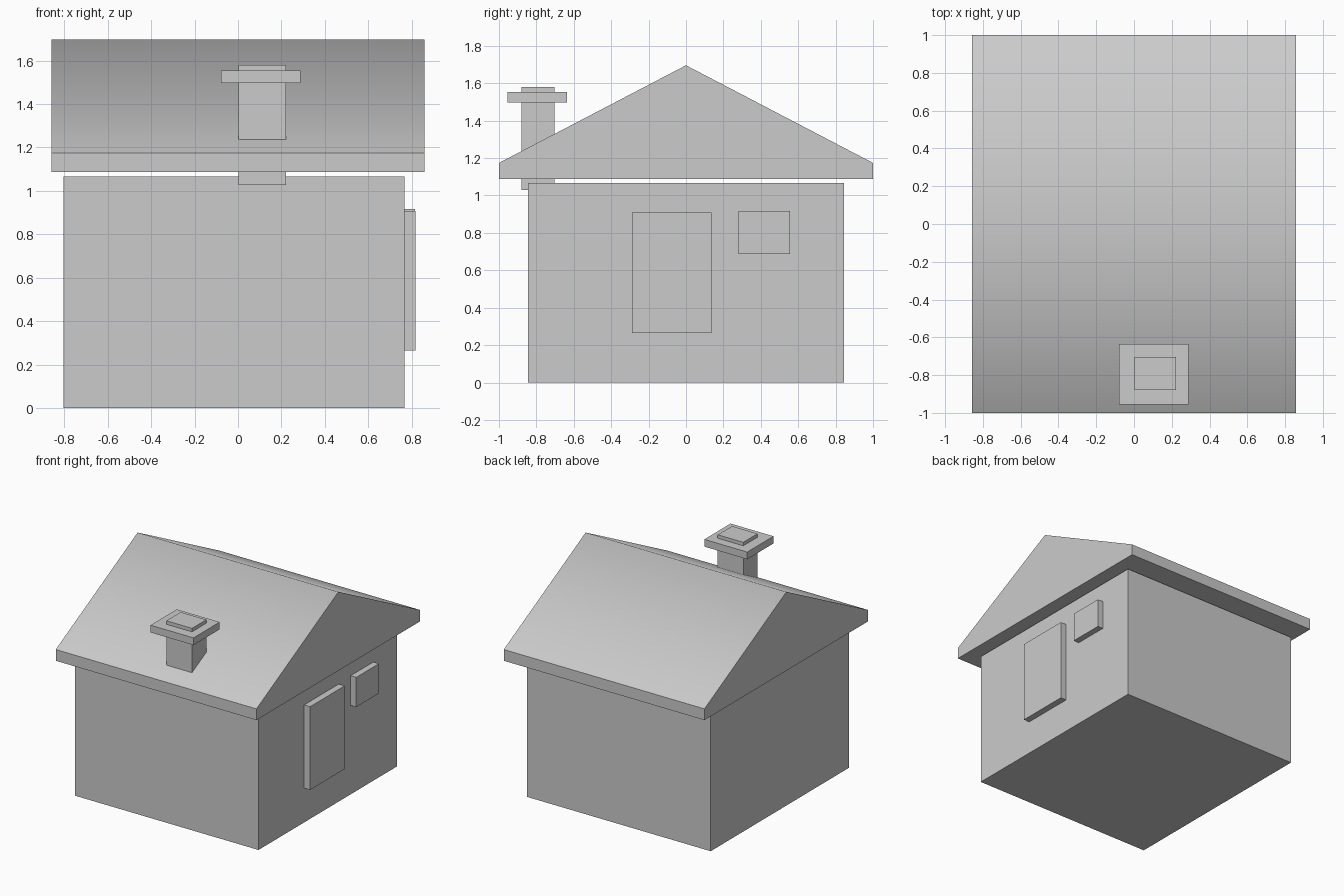
import bpy
from math import radians

if "Cube" in bpy.data.objects:
    bpy.data.objects.remove(bpy.data.objects["Cube"])


def make_mesh(name, verts, faces):
    mesh = bpy.data.meshes.new(name)
    mesh.from_pydata(verts, [], faces)
    obj = bpy.data.objects.new(name, mesh)
    bpy.context.collection.objects.link(obj)
    return obj


def prism(name, profile, x0, x1):
    """Extrude a counter-clockwise (y, z) profile along x."""
    n = len(profile)
    verts = [(x, y, z) for x in (x0, x1) for y, z in profile]
    faces = [tuple(reversed(range(n))), tuple(range(n, 2 * n))]
    faces += [(i, (i + 1) % n, n + (i + 1) % n, n + i) for i in range(n)]
    return make_mesh(name, verts, faces)


def box(name, x, y, z):
    return prism(name, [(y[0], z[0]), (y[1], z[0]), (y[1], z[1]), (y[0], z[1])], *x)


# Walls
box("walls", (-0.803, 0.767), (-0.845, 0.845), (0, 1.067))

# Gabled roof, shaded smoothly across the ridge with crisp eaves
roof = prism("roof", [(-1, 1.087), (1, 1.087), (1, 1.174), (0, 1.696), (-1, 1.174)],
             -0.858, 0.858)
roof.data.polygons.foreach_set("use_smooth", [True] * len(roof.data.polygons))
roof.data.set_sharp_from_angle(angle=radians(59))

# Chimney stack and cap
box("chimney_stack", (0.003, 0.222), (-0.879, -0.704), (1.028, 1.58))
box("chimney_cap", (-0.079, 0.288), (-0.955, -0.635), (1.497, 1.553))

# Door and window panels on the right wall
box("door", (0.74, 0.818), (-0.288, 0.135), (0.265, 0.908))
box("window", (0.74, 0.815), (0.28, 0.557), (0.688, 0.917))
